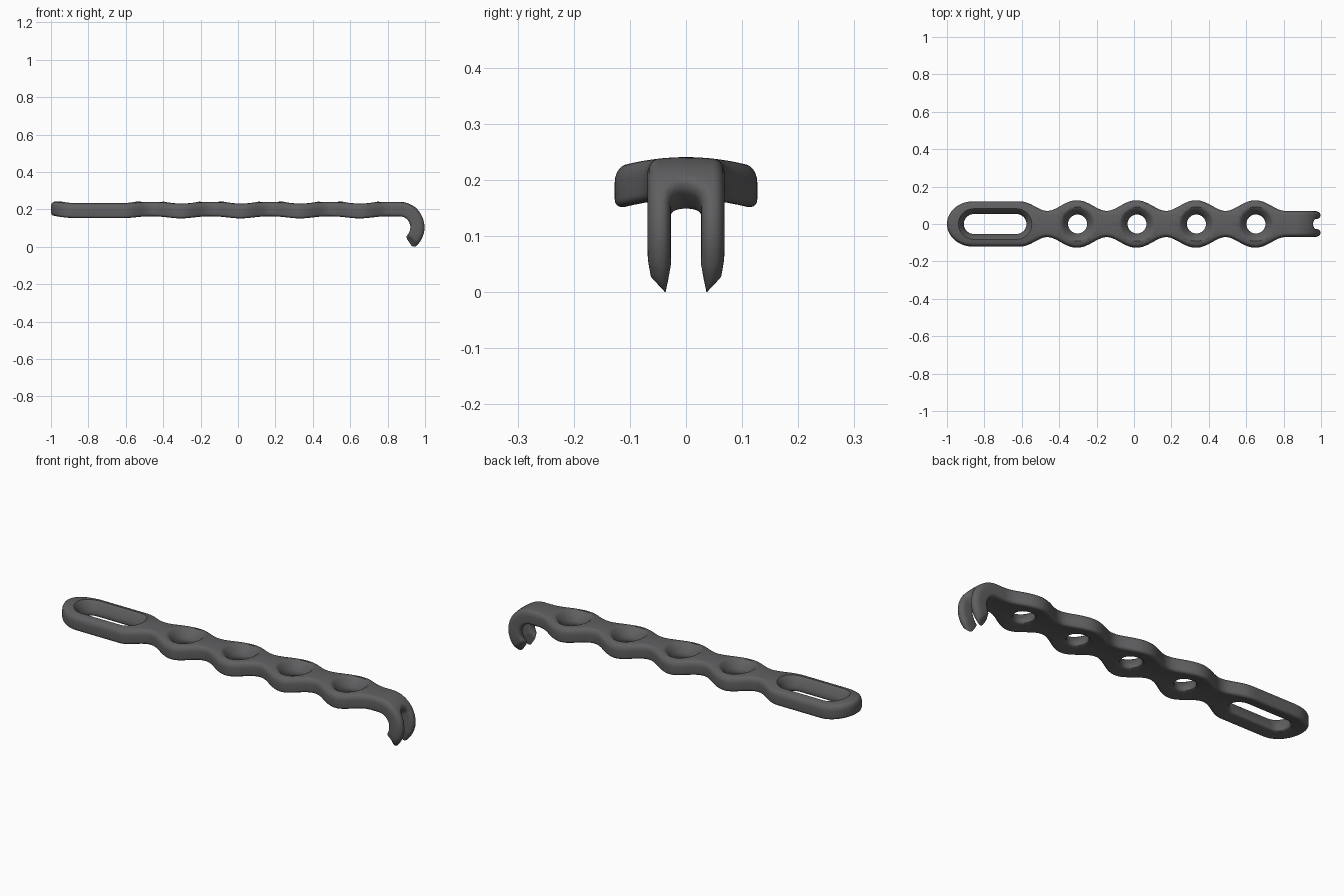
import bpy, bmesh, math
from mathutils import Vector

if "Cube" in bpy.data.objects:
    bpy.data.objects.remove(bpy.data.objects["Cube"])

T = 0.075            # plate thickness
R = 0.018            # edge rounding
BASE = 0.167         # underside height along the middle
CURVE = 1.15         # crosswise arching
HX, HZ, HR = 0.8625, 0.105, 0.0995   # hook arc centre and radius
PITCH, FIRST = 0.318, -0.305         # screw hole spacing


def half_width(x):
    if x < -0.61:
        return 0.121
    wave = math.cos(2 * math.pi * (x - FIRST) / PITCH)
    if x < FIRST - PITCH / 2:
        t = (x + 0.61) / (FIRST - PITCH / 2 + 0.61)
        return 0.0955 + 0.0255 * math.cos(math.pi * t)
    if x > FIRST + 3.5 * PITCH:
        return 0.069
    low = 0.07
    return low + (0.127 - low) * (1 + wave) / 2


# Outline of the unbent plate, pulled in by the edge rounding (upper half)
half = []
for i in range(17):
    a = math.pi / 2 * i / 16
    half.append((-0.86 - (0.14 - R) * math.cos(a), (0.121 - R) * math.sin(a)))
x = -0.84
while x < 1.05:
    half.append((x, half_width(x) - R))
    x += 0.014
half += [(1.062, 0.050), (1.085, 0.0465), (1.10, 0.040), (1.07, 0.0445), (1.03, 0.045)]
for i in range(13):
    a = math.pi / 2 * i / 12
    half.append((0.977 - 0.045 * math.sin(a), 0.045 * math.cos(a)))
half[0] = (half[0][0], 0.0)
half[-1] = (half[-1][0], 0.0)
outline = half + [(px, -py) for px, py in reversed(half[1:-1])]


def pill(x0, x1, r, n=20):
    pts = []
    for i in range(n + 1):
        a = -math.pi / 2 + math.pi * i / n
        pts.append((x1 + r * math.cos(a), r * math.sin(a)))
    for i in range(n + 1):
        a = math.pi / 2 + math.pi * i / n
        pts.append((x0 + r * math.cos(a), r * math.sin(a)))
    return pts


def circle(cx, r, n=40):
    return [(cx + r * math.cos(2 * math.pi * i / n), r * math.sin(2 * math.pi * i / n))
            for i in range(n)]


bm = bmesh.new()
bottom_edges, top_edges = [], []


def wall(loop, profile):
    """Skin a closed loop through (offset, height) steps."""
    pts = [Vector(p) for p in loop]
    n = len(pts)
    normals = []
    for i in range(n):
        d1 = (pts[i] - pts[i - 1]).normalized()
        d2 = (pts[(i + 1) % n] - pts[i]).normalized()
        t = (d1 + d2).normalized()
        normals.append(Vector((-t.y, t.x)))
    rings = []
    for off, z in profile:
        rings.append([bm.verts.new((p.x + m.x * off, p.y + m.y * off, z))
                      for p, m in zip(pts, normals)])
    for a, b in zip(rings, rings[1:]):
        for i in range(n):
            j = (i + 1) % n
            bm.faces.new((a[i], a[j], b[j], b[i]))
    for ring, store in ((rings[0], bottom_edges), (rings[-1], top_edges)):
        for i in range(n):
            store.append(bm.edges.get((ring[i], ring[(i + 1) % n])))


# Rounded outer edge
rim = []
for i in range(6):
    a = math.pi / 2 * i / 5
    rim.append((R * math.sin(a), 0.018 * (1 - math.cos(a))))
for i in range(6):
    a = math.pi / 2 * i / 5
    rim.append((R * math.cos(a), T - 0.026 * (1 - math.sin(a))))
wall(outline, rim)

# Countersunk screw holes and the long slot
sink = [(-0.008, 0), (-0.002, 0.003), (0, 0.009), (0, 0.02), (-0.005, 0.031),
        (-0.013, 0.045), (-0.023, 0.058), (-0.032, 0.068), (-0.041, T)]
for k in range(4):
    wall(circle(FIRST + 0.003 + k * PITCH, 0.051), sink)
wall(pill(-0.857, -0.628, 0.053), [(o * 0.7, z) for o, z in sink])

# Flat top and underside
for edges in (bottom_edges, top_edges):
    bmesh.ops.triangle_fill(bm, edges=edges, use_beauty=True, normal=(0, 0, 1))


# Slice so the plate can bend
def cut(co, no):
    geom = bm.verts[:] + bm.edges[:] + bm.faces[:]
    bmesh.ops.bisect_plane(bm, geom=geom, dist=1e-5, plane_co=co, plane_no=no)


for y in (-0.095, -0.075, -0.0475, -0.02, 0.02, 0.0475, 0.075, 0.095):
    cut((0, y, 0), (0, 1, 0))
for i in range(18):
    cut((HX + 0.0003 + i * 0.0135, 0, 0), (1, 0, 0))
for i in range(17):
    cut((-0.9 + i * 0.105, 0, 0), (1, 0, 0))

# Arch across the width and roll the end into the hook
for v in bm.verts:
    px, py, pz = v.co
    drop = CURVE * py * py
    if px <= HX:
        v.co.z = BASE + pz - drop
    else:
        a = (px - HX) / HR
        r = HR + pz - T / 2 - drop
        v.co.x = HX + r * math.sin(a)
        v.co.z = HZ + r * math.cos(a)
low = min(v.co.z for v in bm.verts)
for v in bm.verts:
    v.co.z -= low
bmesh.ops.recalc_face_normals(bm, faces=bm.faces[:])

mesh = bpy.data.meshes.new("hook_plate")
bm.to_mesh(mesh)
bm.free()
plate = bpy.data.objects.new("hook_plate", mesh)
bpy.context.collection.objects.link(plate)

metal = bpy.data.materials.new("dark_grey_metal")
metal.diffuse_color = (0.115, 0.115, 0.12, 1)
metal.use_nodes = True
metal.node_tree.nodes["Principled BSDF"].inputs["Base Color"].default_value = metal.diffuse_color
mesh.materials.append(metal)

bpy.context.view_layer.objects.active = plate
plate.select_set(True)
bpy.ops.object.shade_smooth_by_angle(angle=math.radians(42))
